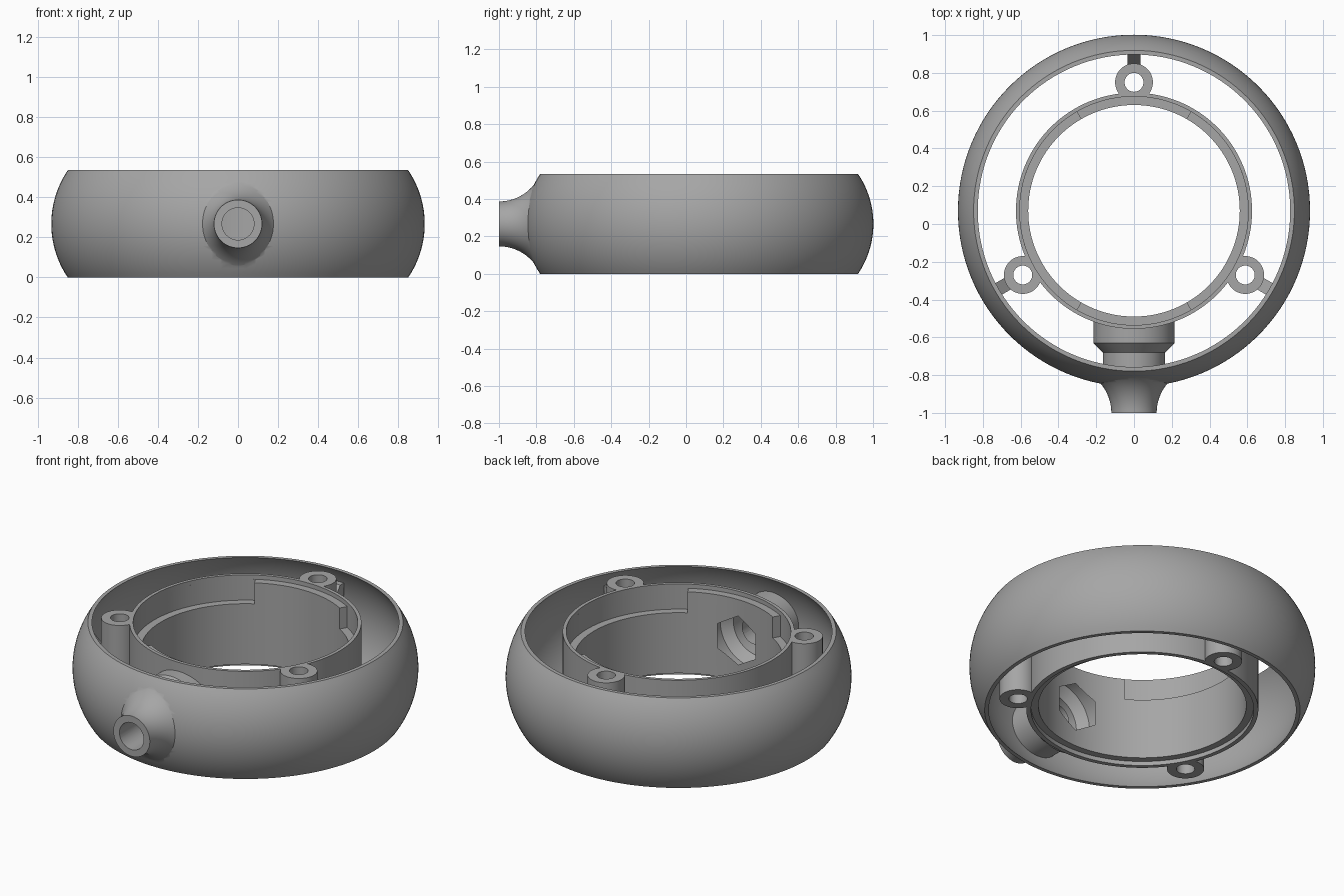
import bpy, bmesh
from math import sin, cos, pi, radians, sqrt
from mathutils import Matrix, Vector

if "Cube" in bpy.data.objects:
    bpy.data.objects.remove(bpy.data.objects["Cube"], do_unlink=True)

CY, H, MID = 0.07, 0.535, 0.267          # ring centre, height, mid height
grey = bpy.data.materials.new("mid_grey")
grey.use_nodes = True
grey.diffuse_color = (0.38, 0.38, 0.38, 1)
grey.node_tree.nodes["Principled BSDF"].inputs["Base Color"].default_value = (0.38, 0.38, 0.38, 1)

UPRIGHT = Matrix.Translation((0, CY, 0))
ALONG_Y = Matrix.Translation((0, 0, MID)) @ Matrix.Rotation(-pi / 2, 4, "X")


def finish(name, bm, matrix):
    bmesh.ops.remove_doubles(bm, verts=bm.verts, dist=1e-5)
    bmesh.ops.recalc_face_normals(bm, faces=bm.faces)
    bm.transform(matrix)
    mesh = bpy.data.meshes.new(name)
    bm.to_mesh(mesh)
    bm.free()
    mesh.materials.append(grey)
    obj = bpy.data.objects.new(name, mesh)
    bpy.context.collection.objects.link(obj)
    return obj


def prism(name, points, z0, z1, matrix=UPRIGHT):
    bm = bmesh.new()
    face = bm.faces.new([bm.verts.new((x, y, z0)) for x, y in points])
    top = bmesh.ops.extrude_face_region(bm, geom=[face])["geom"]
    bmesh.ops.translate(bm, vec=(0, 0, z1 - z0),
                        verts=[v for v in top if isinstance(v, bmesh.types.BMVert)])
    return finish(name, bm, matrix)


def circle(r, n=128, cx=0, cy=0):
    return [(cx + r * sin(2 * pi * i / n), cy + r * cos(2 * pi * i / n)) for i in range(n)]


def lathe(name, profile, matrix, n=128):
    """Solid of revolution; the profile is closed onto the axis at both ends."""
    pts = [(0, profile[0][1])] + profile + [(0, profile[-1][1])]
    bm = bmesh.new()
    verts = [bm.verts.new((r, 0, z)) for r, z in pts]
    edges = [bm.edges.new(pair) for pair in zip(verts, verts[1:])]
    bmesh.ops.spin(bm, geom=verts + edges, cent=(0, 0, 0), axis=(0, 0, 1),
                   angle=2 * pi, steps=n, use_duplicate=False)
    return finish(name, bm, matrix)


def combine(target, others, operation):
    bpy.context.view_layer.objects.active = target
    for other in others:
        mod = target.modifiers.new("bool", "BOOLEAN")
        mod.operation, mod.solver, mod.object = operation, "EXACT", other
        bpy.ops.object.modifier_apply(modifier=mod.name)
        bpy.data.objects.remove(other, do_unlink=True)


def barrel(rim, belly, z0, z1, steps=24):
    """Bulged wall profile: circular arc through the rims and the belly."""
    sag = belly - rim
    big = (MID ** 2 + sag ** 2) / (2 * sag)
    zs = [z0 + (z1 - z0) * i / steps for i in range(steps + 1)]
    return [(belly - big + sqrt(big ** 2 - (z - MID) ** 2), z) for z in zs]


# Outer shell with its flared mount, hollowed by an offset barrel
outer_shell = lathe("outer_shell", barrel(0.85, 0.932, 0, H), UPRIGHT)
flare = [(0.36 - 0.24 * cos(a), -1 + 0.24 * sin(a))
         for a in [radians(67) * i / 16 for i in range(17)]]
combine(outer_shell, [lathe("mount_flare", flare, ALONG_Y, 96)], "UNION")
combine(outer_shell, [lathe("cavity", barrel(0.828, 0.908, -0.01, H + 0.01), UPRIGHT),
                      prism("bore", circle(0.08, 48), -1.1, -0.5, ALONG_Y)], "DIFFERENCE")

# Inner ring with screw bosses and stepped collar
inner_ring = prism("inner_ring", circle(0.625), 0, H)
boss_angles = [radians(a) for a in (90, 210, 330)]
centres = [(0.68 * cos(a), 0.68 * sin(a)) for a in boss_angles]
collar = [(0.165, -0.845), (0.165, -0.68), (0.215, -0.63), (0.215, -0.4)]
combine(inner_ring, [prism("boss", circle(0.1, 48, *c), 0, H) for c in centres]
        + [lathe("collar", collar, ALONG_Y, 96)], "UNION")


def sector(r, start, end, n=48):
    arc = [radians(start + (end - start) * i / n) for i in range(n + 1)]
    return [(0, 0)] + [(r * cos(a), r * sin(a)) for a in arc]


# Ring openings: through hole, lips, lowered ledges, screw holes, bore and nut pocket
cuts = [prism("opening", circle(0.56), -0.1, 0.7),
        prism("top_lip", circle(0.605), 0.51, 0.7),
        prism("bottom_lip", circle(0.6), -0.1, 0.025)]
cuts += [prism("ledge", sector(0.605, a, a + 120), 0.385, 0.7) for a in (-60, 120)]
cuts += [prism("screw_hole", circle(0.05, 40, *c), -0.1, 0.7) for c in centres]
cuts += [prism("bore", circle(0.08, 48), -1.1, -0.4, ALONG_Y),
         prism("nut_pocket", circle(0.145, 6), -0.64, -0.4, ALONG_Y)]
combine(inner_ring, cuts, "DIFFERENCE")

# Struts between bosses and shell, widening towards the shell
strut = [(0.75, 0.18), (0.77, 0.18), (0.84, 0.09), (0.875, 0.09),
         (0.875, 0.445), (0.84, 0.445), (0.77, 0.355), (0.75, 0.355)]
struts = []
for i, a in enumerate(boss_angles):
    turn = UPRIGHT @ Matrix.Rotation(a, 4, "Z") @ Matrix.Rotation(pi / 2, 4, "X")
    struts.append(prism(f"strut_{i + 1}", strut, -0.035, 0.035, turn))

# Smooth curved faces, keep edges sharp
bpy.ops.object.select_all(action="DESELECT")
for obj in [outer_shell, inner_ring] + struts:
    obj.select_set(True)
bpy.context.view_layer.objects.active = outer_shell
bpy.ops.object.shade_smooth_by_angle(angle=radians(30))
